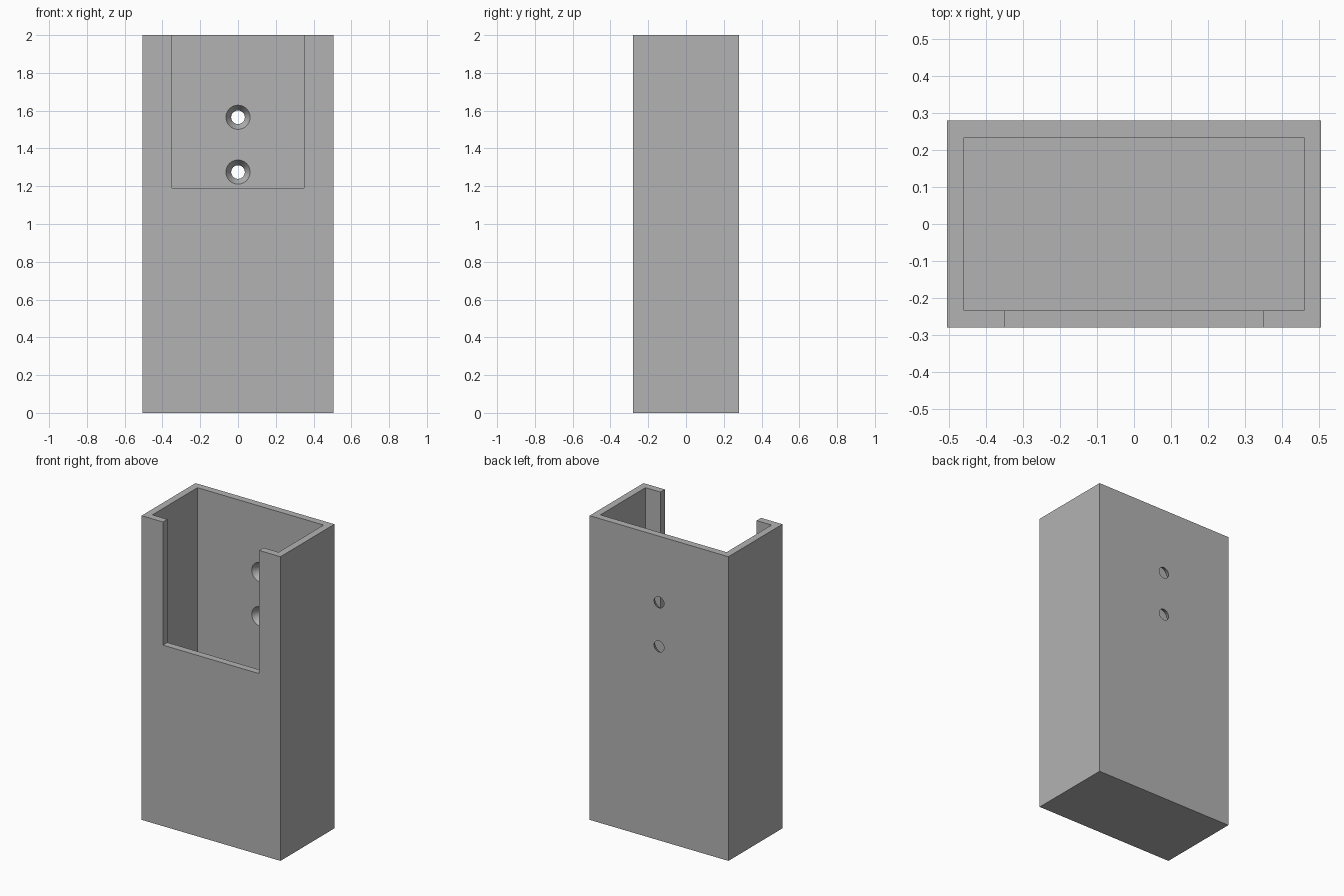
import bpy
import bmesh
from mathutils import Matrix

if "Cube" in bpy.data.objects:
    bpy.data.objects.remove(bpy.data.objects["Cube"])

W, D, H = 1.01, 0.56, 2.0      # outer size
T = 0.046                      # wall thickness

grey = bpy.data.materials.new("grey plastic")
grey.diffuse_color = (0.45, 0.45, 0.45, 1)
grey.use_nodes = True
grey.node_tree.nodes["Principled BSDF"].inputs["Base Color"].default_value = grey.diffuse_color


def finish(name, bm):
    mesh = bpy.data.meshes.new(name)
    bmesh.ops.recalc_face_normals(bm, faces=bm.faces)
    bm.to_mesh(mesh)
    bm.free()
    ob = bpy.data.objects.new(name, mesh)
    bpy.context.collection.objects.link(ob)
    mesh.materials.append(grey)
    return ob


def box(name, lo, hi):
    bm = bmesh.new()
    bmesh.ops.create_cube(bm, size=1)
    for v in bm.verts:
        v.co = [lo[i] if v.co[i] < 0 else hi[i] for i in range(3)]
    return finish(name, bm)


def countersink(name, z):
    # cone narrowing towards the back, extended slightly past both wall faces
    r_in, r_out, extra = 0.064, 0.036, 0.01
    grow = (r_in - r_out) / T * extra
    bm = bmesh.new()
    bmesh.ops.create_cone(
        bm, cap_ends=True, segments=48, radius1=r_in + grow,
        radius2=r_out - grow, depth=T + 2 * extra,
        matrix=Matrix.Translation((0, D / 2 - T / 2, z)) @ Matrix.Rotation(-1.5707963, 4, 'X'))
    return finish(name, bm)


# Outer body
holder = box("holder_body", (-W / 2, -D / 2, 0), (W / 2, D / 2, H))

# Cavity, front opening and the two screw holes in the back wall
cutters = [
    box("cavity_cutter", (-W / 2 + T, -D / 2 + T, T), (W / 2 - T, D / 2 - T, H + 0.1)),
    box("front_opening_cutter", (-0.35, -D / 2 - 0.1, 1.19), (0.35, 0, H + 0.2)),
    countersink("lower_screw_hole_cutter", 1.275),
    countersink("upper_screw_hole_cutter", 1.565),
]
for c in cutters:
    mod = holder.modifiers.new(c.name, 'BOOLEAN')
    mod.operation = 'DIFFERENCE'
    mod.solver = 'EXACT'
    mod.object = c
    c.hide_render = True
    c.hide_set(True)

# Bake the cuts, then remove the helpers
bpy.context.view_layer.objects.active = holder
holder.select_set(True)
for mod in list(holder.modifiers):
    bpy.ops.object.modifier_apply(modifier=mod.name)
for c in cutters:
    bpy.data.objects.remove(c)
bpy.ops.object.shade_smooth_by_angle(angle=0.5)
